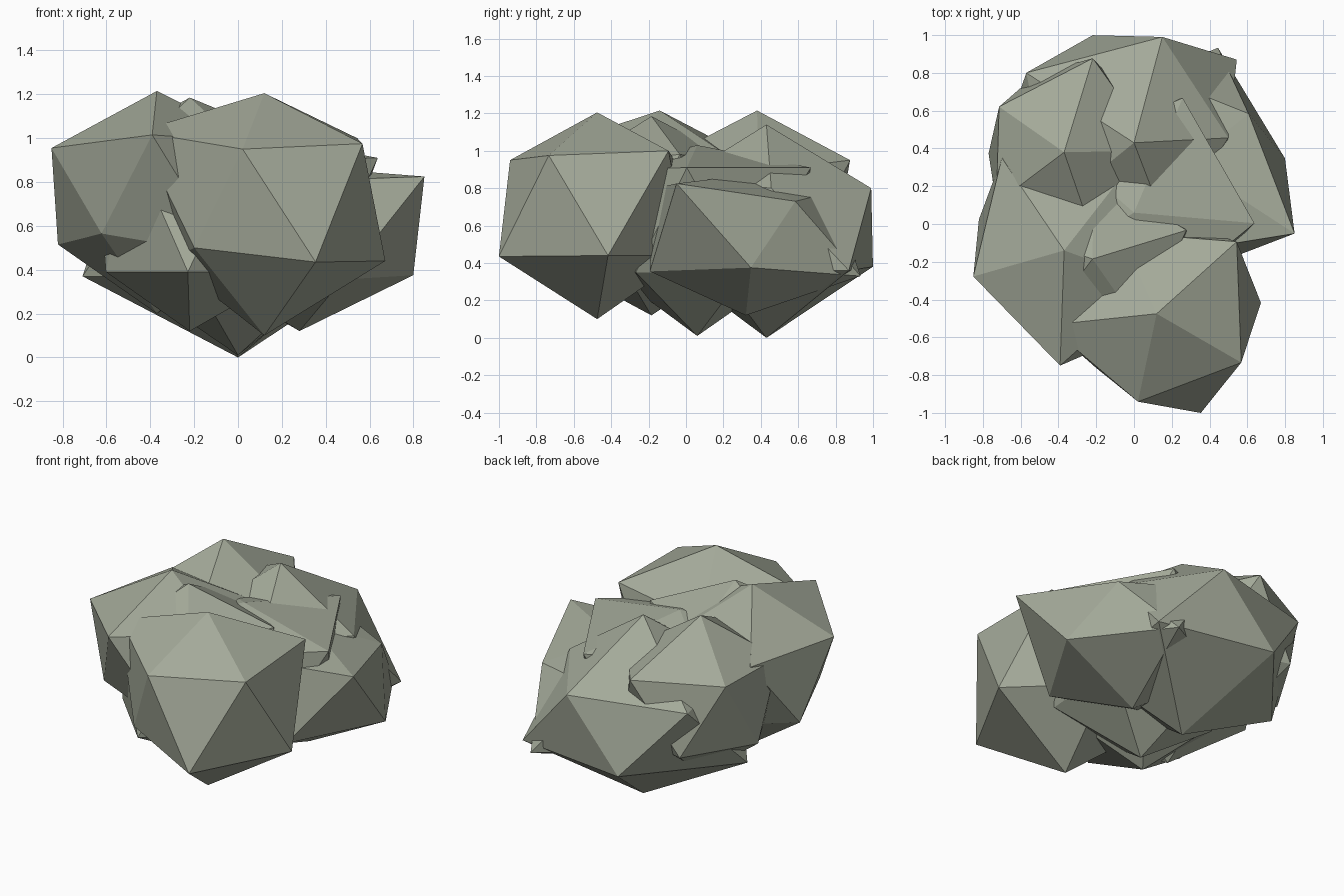
import bpy
import bmesh
from math import cos, sin, radians

cube = bpy.data.objects.get("Cube")
if cube:
    bpy.data.objects.remove(cube, do_unlink=True)

# Single flat stone colour
stone = bpy.data.materials.new("grey_green_stone")
stone.use_nodes = True
colour = (0.37, 0.40, 0.32, 1)
stone.diffuse_color = colour
shader = stone.node_tree.nodes["Principled BSDF"]
shader.inputs["Base Color"].default_value = colour
shader.inputs["Roughness"].default_value = 0.9


def ring(bm, centre, start, radii, heights):
    """Five corners around the upright axis, each with its own radius and height."""
    corners = []
    for i, (radius, height) in enumerate(zip(radii, heights)):
        angle = radians(start + 72 * i)
        corners.append(bm.verts.new((centre[0] + radius * cos(angle),
                                     centre[1] + radius * sin(angle), height)))
    return corners


def boulder(name, centre, top, bottom, turn,
            upper_radii, upper_heights, lower_radii, lower_heights):
    """Uneven twenty-sided rock: two tips joined by two staggered rings."""
    bm = bmesh.new()
    peak = bm.verts.new((*centre, top))
    base = bm.verts.new((*centre, bottom))
    high = ring(bm, centre, turn, upper_radii, upper_heights)
    low = ring(bm, centre, turn + 36, lower_radii, lower_heights)
    for i in range(5):
        j = (i + 1) % 5
        bm.faces.new((peak, high[i], high[j]))
        bm.faces.new((high[i], low[i], high[j]))
        bm.faces.new((high[j], low[i], low[j]))
        bm.faces.new((base, low[j], low[i]))
    bmesh.ops.recalc_face_normals(bm, faces=bm.faces)
    mesh = bpy.data.meshes.new(name)
    bm.to_mesh(mesh)
    bm.free()
    mesh.materials.append(stone)
    rock = bpy.data.objects.new(name, mesh)
    bpy.context.collection.objects.link(rock)


# Outer boulders
boulder("front_boulder", (0.12, -0.475), top=1.205, bottom=0.1, turn=42,
        upper_radii=(0.57, 0.47, 0.58, 0.476, 0.517),
        upper_heights=(1, 0.93, 1.03, 0.95, 0.975),
        lower_radii=(0.5, 0.5, 0.43, 0.575, 0.555),
        lower_heights=(0.44, 0.44, 0.5, 0.435, 0.44))
boulder("right_boulder", (-0.37, -0.14), top=1.215, bottom=0.2, turn=52,
        upper_radii=(0.45, 0.59, 0.5, 0.61, 0.5),
        upper_heights=(0.98, 0.96, 0.955, 1.015, 0.98),
        lower_radii=(0.5, 0.48, 0.41, 0.56, 0.5),
        lower_heights=(0.5, 0.515, 0.565, 0.47, 0.5))
boulder("back_right_boulder", (-0.37, 0.38), top=1.215, bottom=0.21, turn=1,
        upper_radii=(0.5, 0.52, 0.42, 0.45, 0.5),
        upper_heights=(0.89, 0.95, 0.94, 0.94, 0.97),
        lower_radii=(0.45, 0.44, 0.4, 0.5, 0.5),
        lower_heights=[0.5] * 5)
boulder("back_boulder", (0, 0.43), top=1.14, bottom=0, turn=3,
        upper_radii=(0.5, 0.58, 0.68, 0.55, 0.5),
        upper_heights=(0.8, 0.8, 0.8, 0.8, 0.85),
        lower_radii=(0.7, 0.61, 0.71, 0.5, 0.5),
        lower_heights=(0.36, 0.38, 0.37, 0.36, 0.36))
boulder("left_boulder", (0.28, 0.32), top=0.87, bottom=0.12, turn=-33,
        upper_radii=(0.68, 0.42, 0.5, 0.5, 0.5),
        upper_heights=(0.825, 0.73, 0.78, 0.8, 0.8),
        lower_radii=(0.52, 0.635, 0.5, 0.5, 0.55),
        lower_heights=(0.375, 0.33, 0.37, 0.37, 0.355))

# Inner boulders that fill the gaps
boulder("inner_boulder", (-0.22, -0.185), top=1.185, bottom=0.12, turn=17,
        upper_radii=(0.52, 0.45, 0.45, 0.42, 0.45),
        upper_heights=(0.98, 0.95, 0.95, 0.95, 0.95),
        lower_radii=(0.5, 0.5, 0.4, 0.5, 0.5),
        lower_heights=[0.39] * 5)
boulder("middle_boulder", (0, 0.06), top=1.03, bottom=0.01, turn=-5,
        upper_radii=(0.64, 0.66, 0.5, 0.5, 0.5),
        upper_heights=(0.91, 0.91, 0.9, 0.9, 0.9),
        lower_radii=[0.5] * 5,
        lower_heights=[0.35] * 5)
